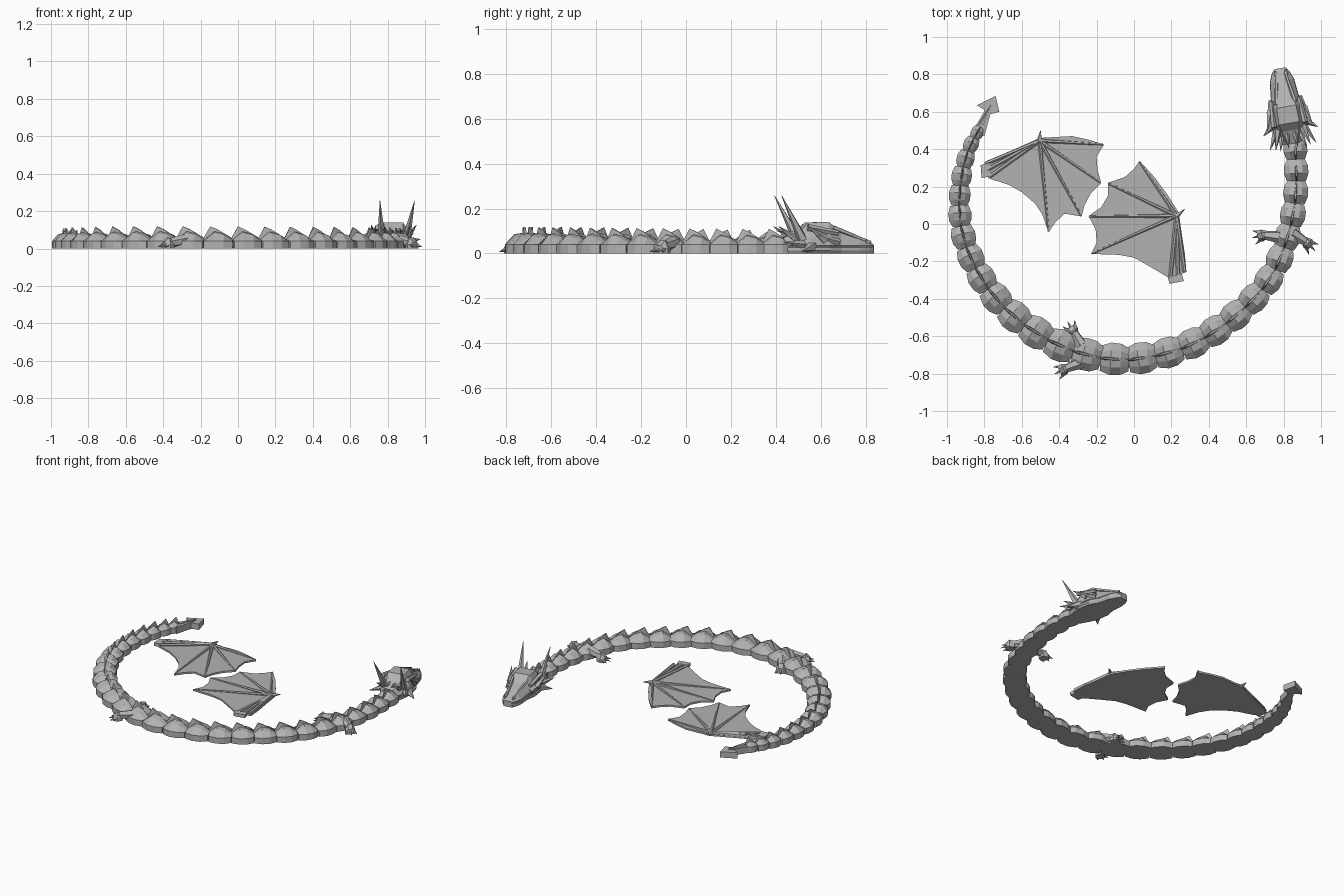
import bpy, bmesh, math
from mathutils import Vector

if "Cube" in bpy.data.objects:
    bpy.data.objects.remove(bpy.data.objects["Cube"])

grey = bpy.data.materials.new("stone grey")
grey.diffuse_color = (0.45, 0.45, 0.45, 1)
grey.use_nodes = True
grey.node_tree.nodes["Principled BSDF"].inputs["Base Color"].default_value = grey.diffuse_color


def finish(bm, name):
    bmesh.ops.recalc_face_normals(bm, faces=bm.faces)
    me = bpy.data.meshes.new(name)
    bm.to_mesh(me)
    bm.free()
    me.materials.append(grey)
    ob = bpy.data.objects.new(name, me)
    bpy.context.collection.objects.link(ob)
    return ob


def loft(bm, rings):
    """Closed skin through equal-length rings of points, capped at both ends."""
    vs = [[bm.verts.new(p) for p in r] for r in rings]
    n = len(vs[0])
    for a, b in zip(vs, vs[1:]):
        for i in range(n):
            j = (i + 1) % n
            bm.faces.new((a[i], a[j], b[j], b[i]))
    bm.faces.new(vs[0][::-1])
    bm.faces.new(vs[-1])


def plate(bm, pts, z0, z1):
    loft(bm, [[(x, y, z) for x, y in pts] for z in (z0, z1)])


def spike(bm, base, tip, r, r2=0.0012, sides=5):
    base, tip = Vector(base), Vector(tip)
    d = (tip - base).normalized()
    a = d.orthogonal().normalized()
    b = d.cross(a)
    dirs = [a * math.cos(math.tau * i / sides) + b * math.sin(math.tau * i / sides)
            for i in range(sides)]
    loft(bm, [[base + v * r for v in dirs], [tip + v * r2 for v in dirs]])


def frame(origin, d):
    """Maps (forward, right, up) to world for a part lying on the ground."""
    d = Vector(d).normalized()
    return lambda f, r, z: (origin[0] + d.x * f + d.y * r, origin[1] + d.y * f - d.x * r, z)


def mirrored(half):
    return half + [(-r, z) for r, z in reversed(half)]


# Body path, neck to tail
ctrl = [(.86, .46), (.87, .25), (.86, .10), (.83, -.05), (.77, -.22), (.68, -.36), (.56, -.48),
        (.43, -.58), (.28, -.66), (.10, -.71), (-.05, -.73), (-.20, -.715), (-.36, -.67),
        (-.52, -.59), (-.65, -.49), (-.75, -.39), (-.83, -.27), (-.89, -.15), (-.925, -.02),
        (-.935, .10), (-.93, .20), (-.915, .30), (-.885, .40), (-.845, .48), (-.80, .55)]
ctrl = [Vector(p) for p in ctrl]
lengths = [0]
for a, b in zip(ctrl, ctrl[1:]):
    lengths.append(lengths[-1] + (b - a).length)
total = lengths[-1]


def along(s):
    for i in range(len(ctrl) - 1):
        if s <= lengths[i + 1] or i == len(ctrl) - 2:
            return ctrl[i].lerp(ctrl[i + 1], (s - lengths[i]) / (lengths[i + 1] - lengths[i]))


def half_width(t):
    keys = [(0, .064), (.2, .073), (.5, .088), (.62, .085), (.8, .066), (.9, .054), (1, .026)]
    for (a, x), (b, y) in zip(keys, keys[1:]):
        if t <= b:
            return x + (y - x) * (t - a) / (b - a)
    return keys[-1][1]


# Body segments: walled base, faceted scales, sharp back crest
s, k = 0.0, 0
while s < total - .05:
    hw = half_width(s / total)
    L = 1.55 * hw + .015
    p, q = along(s), along(min(s + L, total))
    at = frame((p + q) / 2, q - p)
    h = .055 + .42 * hw
    bm = bmesh.new()
    rings = []
    for f, w, z in [(-.52, .70, .046), (-.22, .96, h * .86), (.14, 1, h), (.50, .78, .048)]:
        sec = mirrored([(hw * w, 0), (hw * w, .04), (hw * w * .52, z * .93), (hw * .12, z)])
        rings.append([at(f * L, r, zz) for r, zz in sec])
    loft(bm, rings)
    finish(bm, f"body_segment_{k:02d}")
    bm = bmesh.new()
    peak = h + .027
    loft(bm, [[at(f * L, r * hw, z) for r, z in mirrored([(w, .04), (w * .4, top)])]
              for f, w, top in [(-.5, .07, .055), (.05, .17, peak * .87),
                                (.30, .13, peak), (.52, .06, .06)]])
    finish(bm, f"back_crest_{k:02d}")
    bm = bmesh.new()
    spike(bm, at(.5 * L, 0, .012), at(.5 * L, 0, .036), hw * .5, hw * .5, 8)
    finish(bm, f"hinge_{k:02d}")
    s += L
    k += 1

# Tail tip: tapering stem and square fin
bm = bmesh.new()
plate(bm, [(-.86, .50), (-.80, .47), (-.77, .58), (-.765, .63), (-.79, .62)], 0, .045)
plate(bm, [(-.84, .635), (-.74, .685), (-.72, .60), (-.775, .585), (-.80, .57), (-.80, .61)], 0, .04)
spike(bm, (-.82, .53, .04), (-.765, .635, .05), .015)
finish(bm, "tail_fin")

# Head: jaw line, flat snout, raised brow
head = frame((.845, .45), (-.168, .985))
bm = bmesh.new()
rings = []
for f, w, z, tw in [(-.02, .062, .07, .03), (.05, .088, .10, .045), (.09, .10, .138, .055),
                    (.18, .098, .14, .052), (.235, .075, .10, .04), (.32, .066, .07, .032),
                    (.365, .048, .054, .024), (.388, .03, .04, .016)]:
    sec = mirrored([(w * .9, 0), (w, .012), (w, .026), (w * .92, .028), (w * .92, .032),
                    (w * .97, .036), (w * .93, max(.038, z * .5)), (tw, z)])
    rings.append([head(f, r, zz) for r, zz in sec])
loft(bm, rings)
finish(bm, "head")

bm = bmesh.new()
for m in (-1, 1):
    # snout ridge, nostril, brow
    spike(bm, head(.20, m * .05, .115), head(.36, m * .024, .054), .012, .008)
    spike(bm, head(.35, m * .03, .05), head(.375, m * .028, .052), .012, .006)
    spike(bm, head(.22, m * .075, .09), head(.08, m * .085, .115), .012, .016)
finish(bm, "face_ridges")

# Horns and cheek spikes
bm = bmesh.new()
for m in (-1, 1):
    spike(bm, head(.06, m * .068, .06), head(-.04, m * .094, .257), .023)
finish(bm, "horns")
bm = bmesh.new()
for m in (-1, 1):
    for base, tip, r in [((.10, .08, .03), (.045, .148, .01), .028),
                         ((.06, .075, .04), (-.035, .125, .05), .022),
                         ((.04, .05, .06), (-.05, .07, .12), .02),
                         ((.16, .09, .06), (.07, .122, .125), .022),
                         ((.22, .075, .05), (.12, .115, .08), .018),
                         ((.05, .02, .08), (-.04, .025, .10), .018)]:
        spike(bm, head(base[0], m * base[1], base[2]), head(tip[0], m * tip[1], tip[2]), r)
finish(bm, "cheek_spikes")

# Legs: thigh, paw and three claws
legs = [("front_leg_right", (.845, -.05), (.925, -.10), (.06, -.06)),
        ("front_leg_left", (.78, -.07), (.69, -.06), (-.06, -.015)),
        ("hind_leg_inner", (-.28, -.65), (-.325, -.575), (-.03, .055)),
        ("hind_leg_outer", (-.28, -.74), (-.37, -.775), (-.06, -.03))]
for name, hip, paw, d in legs:
    bm = bmesh.new()
    spike(bm, (*hip, .045), (*paw, .032), .034, .022, 6)
    at = frame(paw, d)
    loft(bm, [[at(f, r, z) for r, z in mirrored([(w, 0), (w, .025), (w * .5, h)])]
              for f, w, h in [(-.025, .018, .045), (.005, .032, .058), (.03, .026, .035)]])
    for r in (-1, 0, 1):
        spike(bm, at(.015, r * .02, .018), at(.062 - .012 * abs(r), r * .037, .008), .012)
    finish(bm, name)

# Wings: scalloped membrane, finger ribs, arm, wrist claw and peg tab
wings = {
    "left_wing": dict(
        edge=[(-.80, .33), (-.66, .39), (-.505, .46), (-.42, .465), (-.33, .47), (-.24, .45),
              (-.16, .425), (-.20, .36), (-.195, .29), (-.175, .22), (-.23, .165), (-.265, .10),
              (-.28, .04), (-.37, .055), (-.42, .01), (-.457, -.045), (-.49, .05), (-.53, .11),
              (-.60, .17), (-.67, .21), (-.78, .245)],
        wrist=(-.505, .445), claw=(-.50, .50),
        ribs=[(-.165, .425), (-.18, .222), (-.283, .045), (-.457, -.04)],
        arm=[(-.79, .325), (-.785, .29), (-.77, .255)],
        tab=[(-.82, .315), (-.765, .33), (-.765, .255), (-.815, .245)]),
    "right_wing": dict(
        edge=[(.03, .337), (.11, .25), (.18, .155), (.24, .06), (.255, -.05), (.272, -.16),
              (.28, -.257), (.19, -.29), (.14, -.26), (.08, -.225), (0, -.18), (-.08, -.165),
              (-.23, -.16), (-.20, -.10), (-.205, -.03), (-.243, .043), (-.175, .09),
              (-.14, .15), (-.14, .22), (-.05, .25), (0, .295)],
        wrist=(.227, .043), claw=(.272, .08),
        ribs=[(.03, .332), (-.137, .217), (-.24, .04), (-.226, -.158)],
        arm=[(.195, -.28), (.235, -.27), (.27, -.255)],
        tab=[(.18, -.285), (.255, -.265), (.267, -.305), (.19, -.32)])}
for name, w in wings.items():
    bm = bmesh.new()
    plate(bm, w["edge"], 0, .012)
    finish(bm, name + "_membrane")
    bm = bmesh.new()
    plate(bm, w["tab"], 0, .022)
    finish(bm, name + "_tab")
    bm = bmesh.new()
    for tip in w["ribs"]:
        spike(bm, (*w["wrist"], .016), (*tip, .010), .011, .005, 6)
    for tip in w["arm"]:
        spike(bm, (*w["wrist"], .017), (*tip, .014), .011, .011, 6)
    spike(bm, (*w["wrist"], .016), (*w["claw"], .02), .015)
    finish(bm, name + "_bones")
